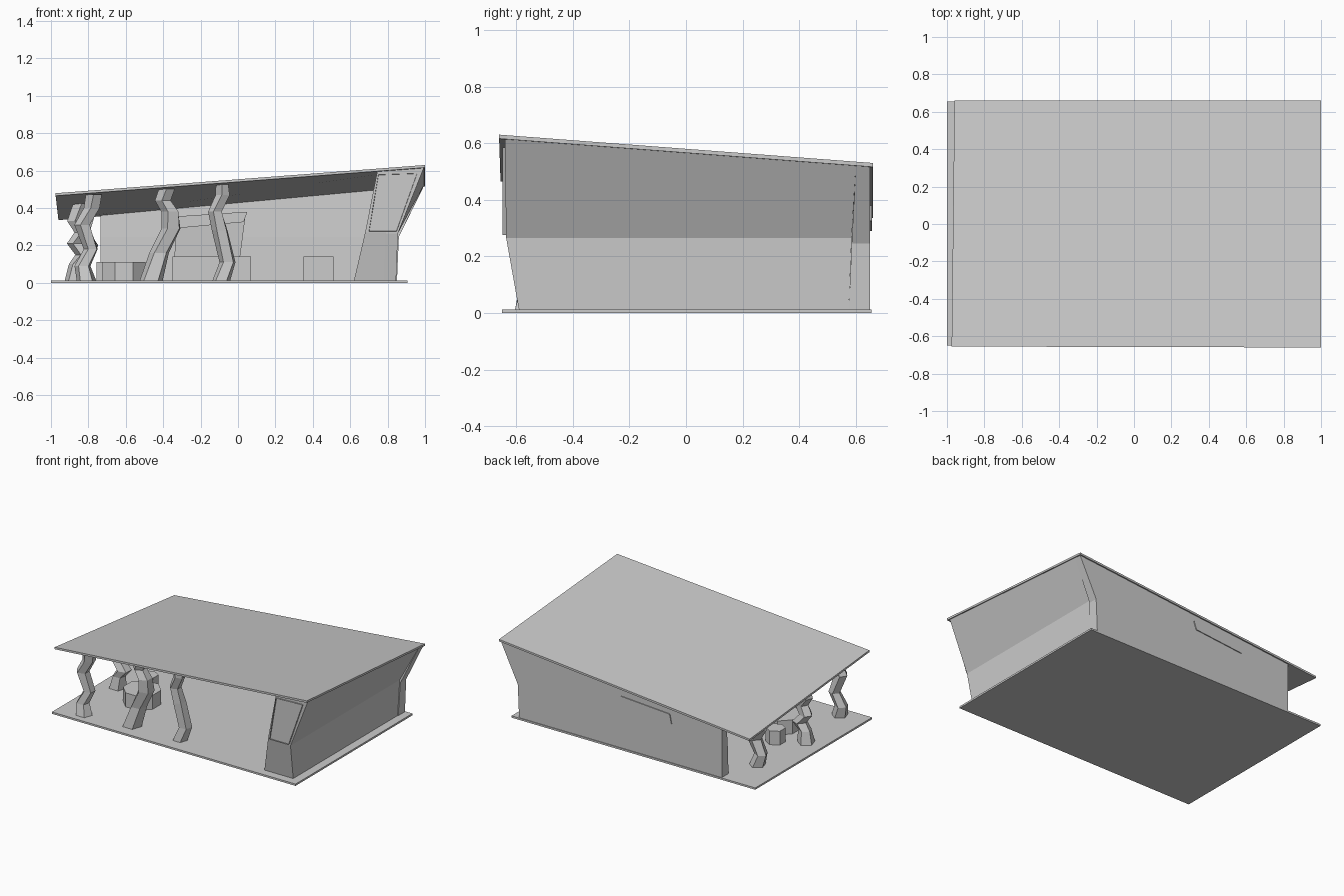
import bpy, bmesh, math
from mathutils import Vector

if "Cube" in bpy.data.objects:
    bpy.data.objects.remove(bpy.data.objects["Cube"])


def mesh_object(name, bm):
    bmesh.ops.recalc_face_normals(bm, faces=bm.faces)
    me = bpy.data.meshes.new(name)
    bm.to_mesh(me)
    bm.free()
    ob = bpy.data.objects.new(name, me)
    bpy.context.collection.objects.link(ob)
    return ob


def loft(name, rings):
    """Closed solid skinned through rings of equal point count."""
    bm = bmesh.new()
    vs = [[bm.verts.new(p) for p in r] for r in rings]
    n = len(rings[0])
    bm.faces.new(vs[0][::-1])
    bm.faces.new(vs[-1])
    for a, b in zip(vs, vs[1:]):
        for i in range(n):
            j = (i + 1) % n
            bm.faces.new((a[i], a[j], b[j], b[i]))
    return mesh_object(name, bm)


def box(name, x0, x1, y0, y1, z0, z1):
    c = [(x0, y0), (x1, y0), (x1, y1), (x0, y1)]
    return loft(name, [[(x, y, z) for x, y in c] for z in (z0, z1)])


def roof_z(x, y):
    u, v = (x + .97) / 1.97, (y + .66) / 1.32
    front, back = .48 + .15 * u, .348 + .182 * u
    return front + (back - front) * v


def wall(name, base, mid, top, mid_z):
    """Three level wall whose top follows the sloping roof."""
    return loft(name, [[(x, y, .012) for x, y in base],
                       [(x, y, mid_z) for x, y in mid],
                       [(x, y, roof_z(x, y) - .01) for x, y in top]])


# floor slab and tilted roof
box("floor_slab", -1, .905, -.65, .655, 0, .013)
corners = [(-.975, -.655), (1, -.66), (1, .66), (-.96, .66)]
loft("roof", [[(x, y, roof_z(x, y) + d) for x, y in corners] for d in (-.014, 0)])

# right wall leans outward above its kink line
wall("right_wall",
     [(.78, -.59), (.845, -.59), (.845, .575), (.78, .575)],
     [(.79, -.635), (.855, -.635), (.855, .585), (.79, .585)],
     [(.93, -.64), (.995, -.64), (.995, .60), (.93, .60)], .265)
# back wall
wall("back_wall",
     [(-.735, .575), (.85, .575), (.85, .65), (-.735, .65)],
     [(-.735, .585), (.86, .585), (.86, .65), (-.735, .65)],
     [(-.735, .60), (.995, .60), (.995, .65), (-.735, .65)], .245)
# slanted front panel
wall("front_panel",
     [(.62, -.59), (.845, -.59), (.845, -.52), (.62, -.52)],
     [(.68, -.635), (.855, -.635), (.855, -.56), (.68, -.56)],
     [(.745, -.64), (.99, -.64), (.99, -.57), (.745, -.57)], .27)

# window: raised surround with a set back pane
bm = bmesh.new()
quad = [(.70, .275), (.848, .275), (.958, .585), (.75, .578)]
front = [bm.verts.new((x, -.648, z)) for x, z in quad]
rear = [bm.verts.new((x, -.60, z)) for x, z in quad]
face = bm.faces.new(front)
for i in range(4):
    j = (i + 1) % 4
    bm.faces.new((front[i], rear[i], rear[j], front[j]))
bm.faces.new(rear[::-1])
bmesh.ops.inset_region(bm, faces=[face], thickness=.014)
bmesh.ops.inset_region(bm, faces=[face], thickness=.002, depth=0)
bmesh.ops.translate(bm, verts=face.verts, vec=(0, .006, 0))
mesh_object("window", bm)


# crooked faceted columns: path of (x, y, z, radius)
def column(name, path, sides=5):
    rings = []
    for k, (x, y, z, r) in enumerate(path):
        if k == len(path) - 1:
            z = roof_z(x, y) - .012
        rings.append([(x + r * math.cos(t), y + r * math.sin(t), z)
                      for t in (math.tau * i / sides + .3 + .12 * k
                                for i in range(sides))])
    return loft(name, rings)


column("front_left_column",
       [(-.81, -.56, .01, .055), (-.83, -.55, .09, .045), (-.785, -.54, .18, .04),
        (-.83, -.55, .31, .045), (-.78, -.55, .40, .045), (-.77, -.56, .47, .045)])
column("front_middle_column",
       [(-.465, -.52, .01, .065), (-.42, -.51, .16, .055), (-.355, -.52, .29, .055),
        (-.36, -.53, .38, .05), (-.40, -.53, .44, .045), (-.38, -.54, .5, .045)])
column("front_right_column",
       [(-.09, -.52, .01, .05), (-.055, -.51, .11, .045), (-.095, -.52, .28, .045),
        (-.12, -.53, .38, .04), (-.08, -.54, .47, .04), (-.085, -.55, .52, .035)])
column("side_middle_column",
       [(-.87, -.10, .01, .06), (-.86, -.10, .10, .045), (-.82, -.10, .15, .05),
        (-.87, -.10, .21, .045), (-.83, -.11, .27, .045), (-.87, -.10, .33, .045),
        (-.84, -.10, .4, .045)])
column("side_back_column",
       [(-.81, .36, .01, .055), (-.84, .36, .10, .045), (-.79, .36, .2, .05),
        (-.83, .35, .27, .045), (-.80, .36, .37, .045)])


# polygonal table and stool
def prism(name, x, y, r, z1, sides=8):
    pts = [(x + r * math.cos(math.tau * (i + .5) / sides),
            y + r * math.sin(math.tau * (i + .5) / sides)) for i in range(sides)]
    bm_rings = [[(px, py, z) for px, py in pts] for z in (.012, z1)]
    return loft(name, bm_rings)


prism("round_table", -.61, -.20, .125, .112)
prism("stool", -.70, .0, .065, .11, 6)

# hearth on the back wall: base, tapered breast, and hood piercing the wall
box("hearth_base", -.35, .07, .44, .60, .012, .14)
loft("hearth_breast",
     [[(-.34, .53, .13), (.01, .53, .13), (.01, .60, .13), (-.34, .60, .13)],
      [(-.33, .52, .34), (.04, .52, .36), (.04, .60, .36), (-.33, .60, .34)]])
loft("hearth_hood",
     [[(-.345, .49, .29), (.03, .49, .325), (.03, .656, .325), (-.345, .656, .29)],
      [(-.33, .49, .355), (.05, .49, .38), (.05, .656, .38), (-.33, .656, .355)]])
# low cabinet beside it
box("cabinet", .35, .51, .46, .60, .012, .14)
